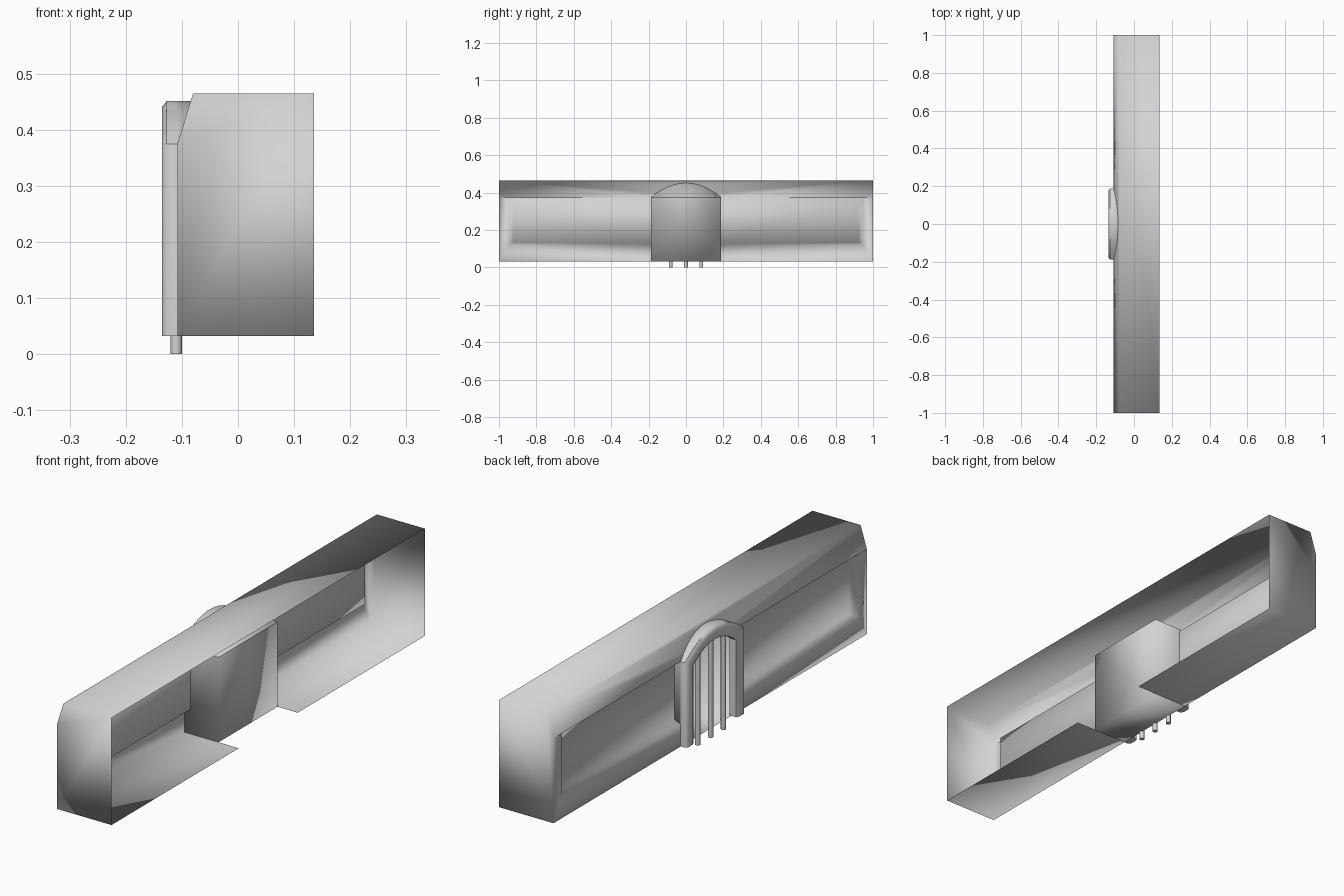
import bpy
import bmesh

cube = bpy.data.objects.get("Cube")
if cube:
    bpy.data.objects.remove(cube, do_unlink=True)

grey = bpy.data.materials.new("light_grey")
grey.use_nodes = True
colour = (0.65, 0.65, 0.65, 1)
grey.diffuse_color = colour
grey.node_tree.nodes["Principled BSDF"].inputs["Base Color"].default_value = colour

# Main dimensions
OPEN, FACE, SLOPE, PANEL, POCKET = 0.135, -0.108, -0.08, -0.08, 0.045
LOW, SHOULDER, HIGH = 0.032, 0.375, 0.465
HALF = 0.188
STEPS = 12


def build(name, faces, angle=None):
    """Weld a list of polygons into one smooth-shaded object."""
    bm = bmesh.new()
    for pts in faces:
        bm.faces.new([bm.verts.new(p) for p in pts])
    bmesh.ops.remove_doubles(bm, verts=bm.verts, dist=0.0005)
    bmesh.ops.recalc_face_normals(bm, faces=bm.faces)
    mesh = bpy.data.meshes.new(name)
    bm.to_mesh(mesh)
    bm.free()
    mesh.materials.append(grey)
    obj = bpy.data.objects.new(name, mesh)
    bpy.context.collection.objects.link(obj)
    bpy.ops.object.select_all(action="DESELECT")
    obj.select_set(True)
    bpy.context.view_layer.objects.active = obj
    if angle:
        bpy.ops.object.shade_smooth_by_angle(angle=angle)
    else:
        bpy.ops.object.shade_smooth()
    return obj


def strip(a, b):
    """Quads joining two equal-length rows of points."""
    return [(a[i], a[i + 1], b[i + 1], b[i]) for i in range(len(a) - 1)]


def arch(inset=0.0):
    """Shallow arch as (y, z) pairs, shrunk by an inset."""
    w, spring, top = HALF - inset, SHOULDER - inset * 0.6, 0.451 - inset
    ys = [w * (2 * i / STEPS - 1) for i in range(STEPS + 1)]
    return [(y, spring + (top - spring) * (1 - (y / w) ** 2)) for y in ys]


def slope_x(z):
    return FACE + (SLOPE - FACE) * (z - SHOULDER) / (HIGH - SHOULDER)


on_slope = [(slope_x(z), y, z) for y, z in arch()]

# Housing: top, sloped shoulder with arched cut, then both side halves
shell = [
    [(OPEN, -1, HIGH), (OPEN, 1, HIGH), (SLOPE, 1, HIGH), (SLOPE, -1, HIGH)],
    [(FACE, -1, SHOULDER)] + on_slope
    + [(FACE, 1, SHOULDER), (SLOPE, 1, HIGH), (SLOPE, -1, HIGH)],
]
for s in (-1, 1):
    end, mid = s, s * HALF
    oy, oz = s * 0.945, 0.122      # recess mouth
    py, pz, pt = s * 0.925, 0.132, 0.367   # recess floor
    shell += [
        # end cap and floor plate
        [(OPEN, end, LOW), (OPEN, end, HIGH), (SLOPE, end, HIGH),
         (FACE, end, SHOULDER), (FACE, end, LOW)],
        [(OPEN, mid, LOW), (OPEN, end, LOW), (FACE, end, LOW), (FACE, mid, LOW)],
        # face border
        [(FACE, mid, LOW), (FACE, end, LOW), (FACE, oy, oz), (FACE, mid, oz)],
        [(FACE, end, LOW), (FACE, end, SHOULDER), (FACE, oy, SHOULDER), (FACE, oy, oz)],
        # recess walls and floor
        [(FACE, mid, oz), (FACE, oy, oz), (PANEL, py, pz), (PANEL, mid, pz)],
        [(FACE, oy, oz), (FACE, oy, SHOULDER), (PANEL, py, pt), (PANEL, py, pz)],
        [(FACE, oy, SHOULDER), (FACE, mid, SHOULDER), (PANEL, mid, pt), (PANEL, py, pt)],
        [(PANEL, mid, pz), (PANEL, py, pz), (PANEL, py, pt), (PANEL, mid, pt)],
    ]
build("housing", shell)

# Alcove: box behind the arch, with a ceiling sloping up to it
rear = [(POCKET, y, SHOULDER) for y, z in arch()]
base = [(POCKET, y, LOW) for y, z in arch()]
collar = [(FACE, y, z) for y, z in arch()]
alcove = [[rear[0], rear[-1], base[-1], base[0]],
          [base[0], base[-1], (FACE, HALF, LOW), (FACE, -HALF, LOW)]]
for s in (-1, 1):
    y = s * HALF
    alcove.append([(FACE, y, LOW), (POCKET, y, LOW), (POCKET, y, SHOULDER), (FACE, y, SHOULDER)])
build("alcove", alcove)
build("alcove_ceiling", strip(rear, on_slope) + strip(on_slope, collar), 0.7)


# Arched frame: cross-section swept around the opening
def rim(x, inset):
    w = HALF - inset
    return ([(x, -w, LOW)] + [(x, y, z) for y, z in arch(inset)] + [(x, w, LOW)])


section = [(-0.1, 0), (-0.127, 0), (-0.135, 0.01), (-0.135, 0.04), (-0.128, 0.052), (-0.1, 0.052)]
rims = [rim(x, inset) for x, inset in section]
frame = []
for i, r in enumerate(rims):
    frame += strip(r, rims[(i + 1) % len(rims)])
frame += [[r[0] for r in rims], [r[-1] for r in rims]]
build("arched_frame", frame, 0.9)

# Vertical bars
for i, y in enumerate((-0.082, 0, 0.082)):
    top = 0.405
    bpy.ops.mesh.primitive_cylinder_add(vertices=12, radius=0.01, depth=top,
                                        location=(-0.11, y, top / 2))
    bar = bpy.context.object
    bar.name = f"bar_{i + 1}"
    bar.data.materials.append(grey)
    bpy.ops.object.shade_smooth_by_angle(angle=0.7)
